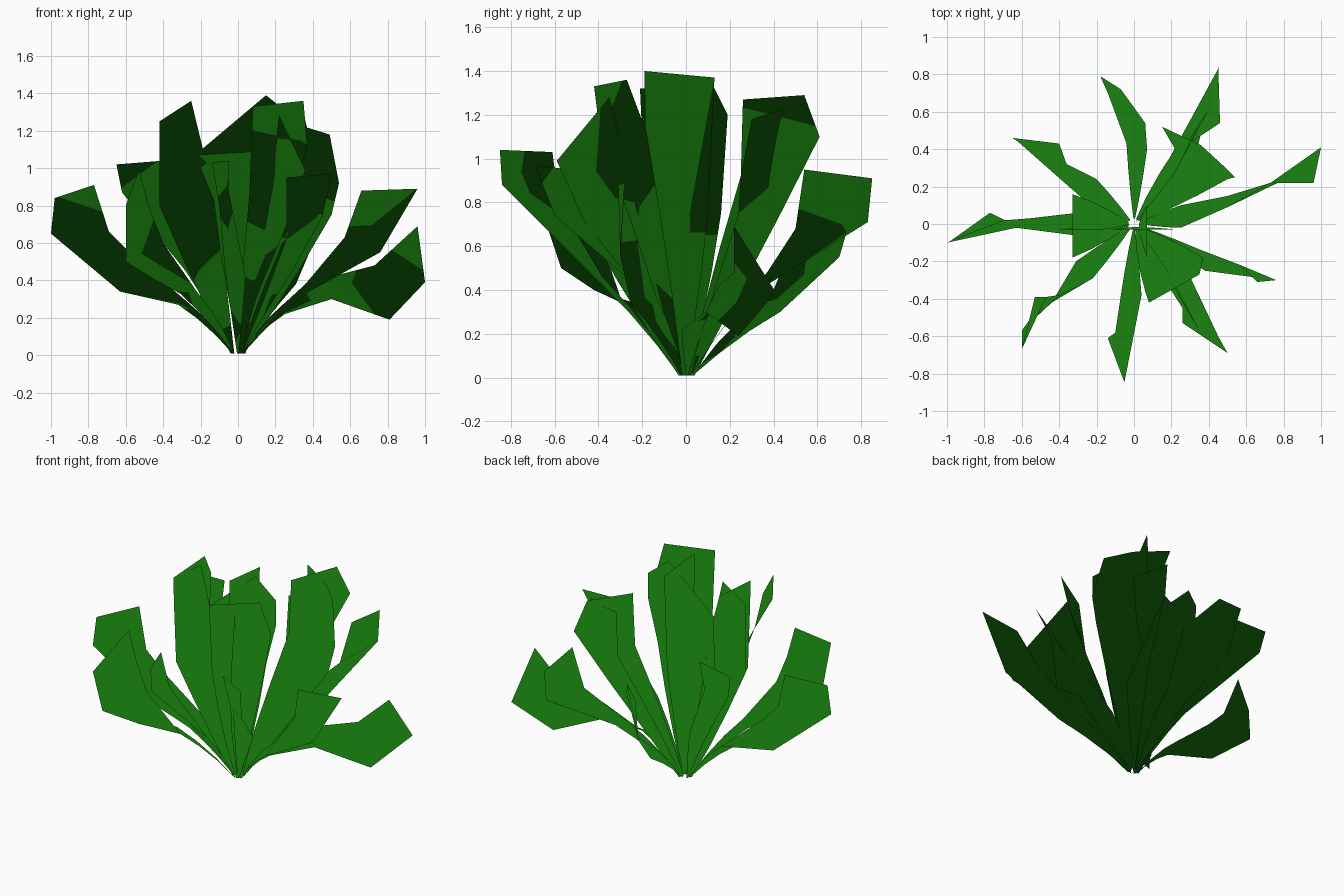
import bpy, bmesh
from mathutils import Vector as V

green = bpy.data.materials.new("leaf_green")
green.diffuse_color = (0.010, 0.23, 0.005, 1)


def add_leaf(bm, pairs, sag):
    """Flat strip: tapering stem from the centre, then the given edge pairs."""
    pairs = [(V(a), V(b)) for a, b in pairs]
    a, b = pairs[0]
    mid, across = (a + b) / 2, (b - a) / 2
    base = V((mid.x, mid.y, 0)).normalized() * 0.03 + V((0, 0, 0.015))
    rows = []
    for t, w in ((0, 0.08), (0.3, 0.42), (0.65, 0.74)):
        c = base.lerp(mid, t) + V((0, 0, sag * t * (1 - t) * 4))
        rows.append((c - across * w, c + across * w))
    verts = [[bm.verts.new(p) for p in r] for r in rows + pairs]
    verts[0][0].co.z = verts[0][1].co.z = 0.01
    for lo, hi in zip(verts, verts[1:]):
        bm.faces.new((lo[0], lo[1], hi[1], hi[0]))


def make_leaves(name, leaves, sag):
    bm = bmesh.new()
    for leaf in leaves:
        add_leaf(bm, leaf, sag)
    bmesh.ops.triangulate(bm, faces=bm.faces)
    mesh = bpy.data.meshes.new(name)
    bm.to_mesh(mesh)
    bm.free()
    # Even foliage shading: all normals point up
    mesh.shade_smooth()
    mesh.normals_split_custom_set_from_vertices([(0, 0, 1)] * len(mesh.vertices))
    mesh.materials.append(green)
    bpy.context.collection.objects.link(bpy.data.objects.new(name, mesh))


# Each leaf: edge pairs from the stem bend over the shoulders to the tip
# Spreading leaves, front and right
make_leaves("front_leaves", [
    [((.25, .10, .28), (.25, -.02, .22)), ((.50, .15, .42), (.50, .09, .30)),
     ((.73, .22, .48), (.81, .24, .19)), ((.96, .22, .69), (1.0, .41, .39))],
    [((.36, -.14, .38), (.38, -.25, .34)), ((.57, -.22, .63), (.76, -.30, .55)),
     ((.66, -.31, .88), (.96, -.28, .89))],
    [((.15, -.28, .44), (.28, -.24, .43)), ((.26, -.45, .70), (.45, -.60, .74)),
     ((.26, -.53, .95), (.50, -.69, .97))],
    [((-.07, -.38, .46), (.04, -.38, .42)), ((-.10, -.58, .80), (-.05, -.84, .88)),
     ((-.14, -.61, 1.03), (-.05, -.85, 1.04))],
    [((-.22, -.29, .34), (-.31, -.20, .33)), ((-.40, -.38, .60), (-.44, -.42, .40)),
     ((-.47, -.39, .78), (-.60, -.57, .50)), ((-.53, -.39, .99), (-.60, -.67, .80))],
], 0.02)

# Spreading leaves, left and back
make_leaves("back_leaves", [
    [((-.30, .06, .31), (-.32, -.06, .27)), ((-.56, .03, .53), (-.63, -.02, .34)),
     ((-.69, .02, .66), (-1.0, -.10, .65)), ((-.77, .06, .91), (-.98, -.09, .84))],
    [((-.28, .14, .45), (-.20, .24, .46)), ((-.62, .44, .87), (-.36, .32, .80)),
     ((-.65, .46, 1.02), (-.40, .43, 1.04))],
    [((-.04, .43, .30), (.07, .40, .40)), ((-.14, .70, .55), (.06, .54, .75)),
     ((-.18, .79, .86), (-.07, .72, .92))],
    [((.20, .37, .48), (.31, .30, .38)), ((.40, .50, .68), (.45, .83, .71)),
     ((.46, .54, .95), (.45, .85, .91))],
], 0.02)

# Upright inner leaves
make_leaves("inner_leaves", [
    [((.22, .40, .90), (.50, .24, .75)), ((.15, .52, 1.26), (.54, .25, .92)),
     ((.36, .42, 1.22), (.49, .30, 1.18))],
    [((-.33, -.18, .75), (-.33, .16, .75)), ((-.33, -.20, 1.1), (-.33, .19, 1.20)),
     ((-.33, -.21, 1.32), (-.33, .12, 1.34))],
    [((.06, -.36, .85), (.37, -.18, 1.12)), ((.08, -.42, 1.33), (.35, -.27, 1.36))],
    [((-.42, -.03, .80), (-.17, -.03, 1.03)), ((-.42, -.03, 1.25), (-.25, -.03, 1.36))],
    [((-.13, -.03, .83), (.23, -.03, .83)), ((-.23, -.03, 1.07), (.30, -.03, 1.1)),
     ((.15, -.03, 1.39), (.30, -.03, 1.27))],
    [((.20, .25, .92), (.40, .61, 1.10)), ((.21, .26, 1.27), (.35, .54, 1.29))],
    [((.07, -.18, .75), (.07, .10, .75)), ((.07, -.19, 1.40), (.07, .13, 1.37))],
    [((.18, -.25, .90), (.28, -.45, .68)), ((.22, -.35, 1.28), (.36, -.59, .99))],
], 0.0)
